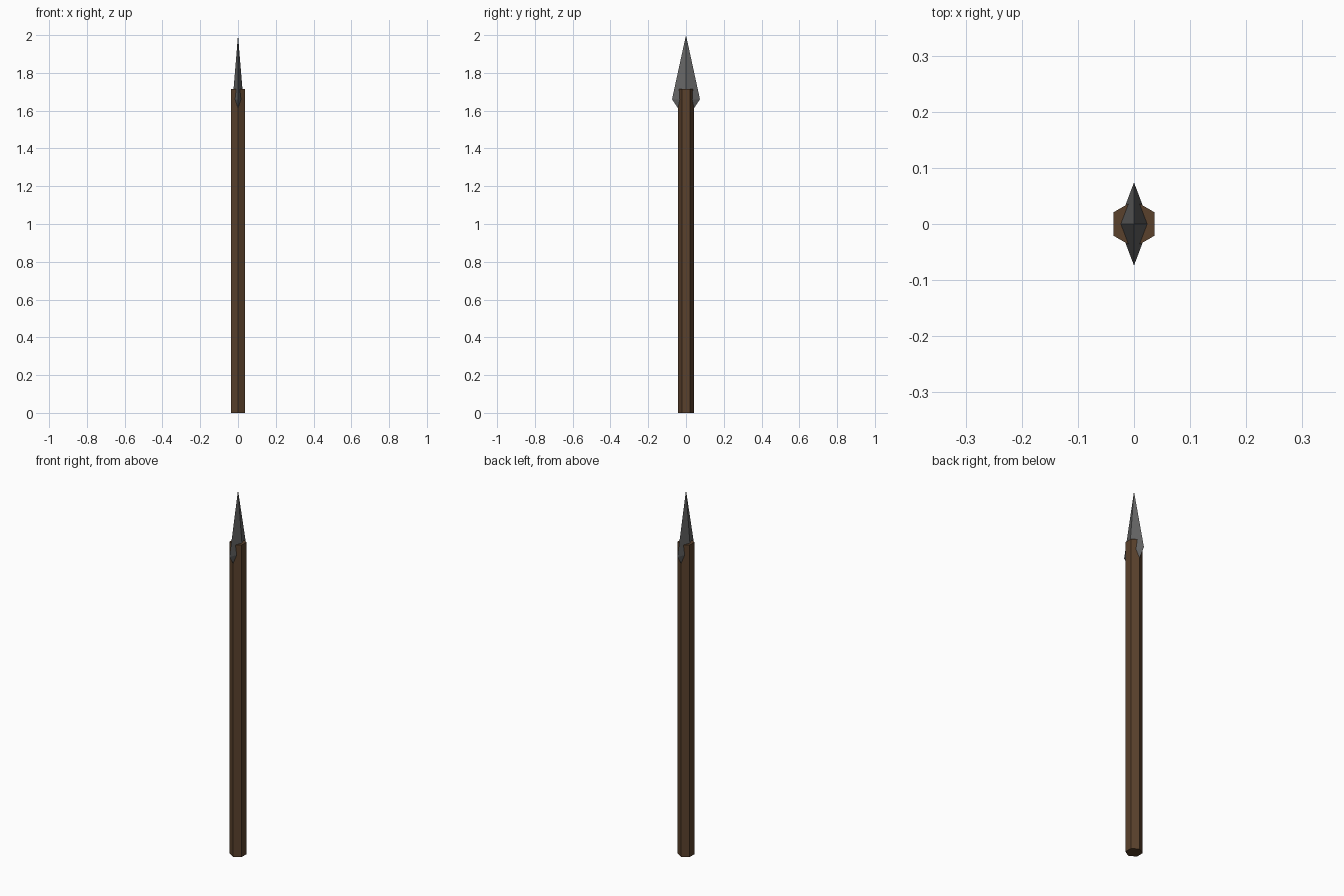
import bpy, bmesh, math
from mathutils import Vector

if "Cube" in bpy.data.objects:
    bpy.data.objects.remove(bpy.data.objects["Cube"])


def make_part(name, rings, color):
    """Loft a list of rings; a ring with one point closes to an apex."""
    bm = bmesh.new()
    loops = [[bm.verts.new(p) for p in ring] for ring in rings]
    for a, b in zip(loops, loops[1:]):
        n = max(len(a), len(b))
        for i in range(n):
            quad = [a[i % len(a)], a[(i + 1) % len(a)],
                    b[(i + 1) % len(b)], b[i % len(b)]]
            bm.faces.new(list(dict.fromkeys(quad)))
    for end in (loops[0], loops[-1]):
        if len(end) > 2:
            bm.faces.new(end)
    bmesh.ops.recalc_face_normals(bm, faces=bm.faces[:])
    mesh = bpy.data.meshes.new(name)
    bm.to_mesh(mesh)
    bm.free()
    mat = bpy.data.materials.new(name + "_material")
    mat.diffuse_color = (*color, 1)
    mat.use_nodes = True
    mat.node_tree.nodes["Principled BSDF"].inputs["Base Color"].default_value = mat.diffuse_color
    mesh.materials.append(mat)
    obj = bpy.data.objects.new(name, mesh)
    bpy.context.collection.objects.link(obj)
    return obj


def ring(sides, rx, ry, z):
    """Polygon ring with a corner on the +y axis."""
    steps = [math.tau * i / sides for i in range(sides)]
    return [Vector((rx * math.sin(t), ry * math.cos(t), z)) for t in steps]


# Hexagonal wooden shaft
make_part("shaft", [ring(6, 0.042, 0.042, 0), ring(6, 0.042, 0.042, 1.715)],
          (0.10, 0.052, 0.025))

# Four-sided metal head, its lower point sunk into the shaft
make_part("spear_head", [[Vector((0, 0, 1.55))], ring(4, 0.028, 0.074, 1.66),
                         [Vector((0, 0, 2.0))]], (0.13, 0.13, 0.13))
